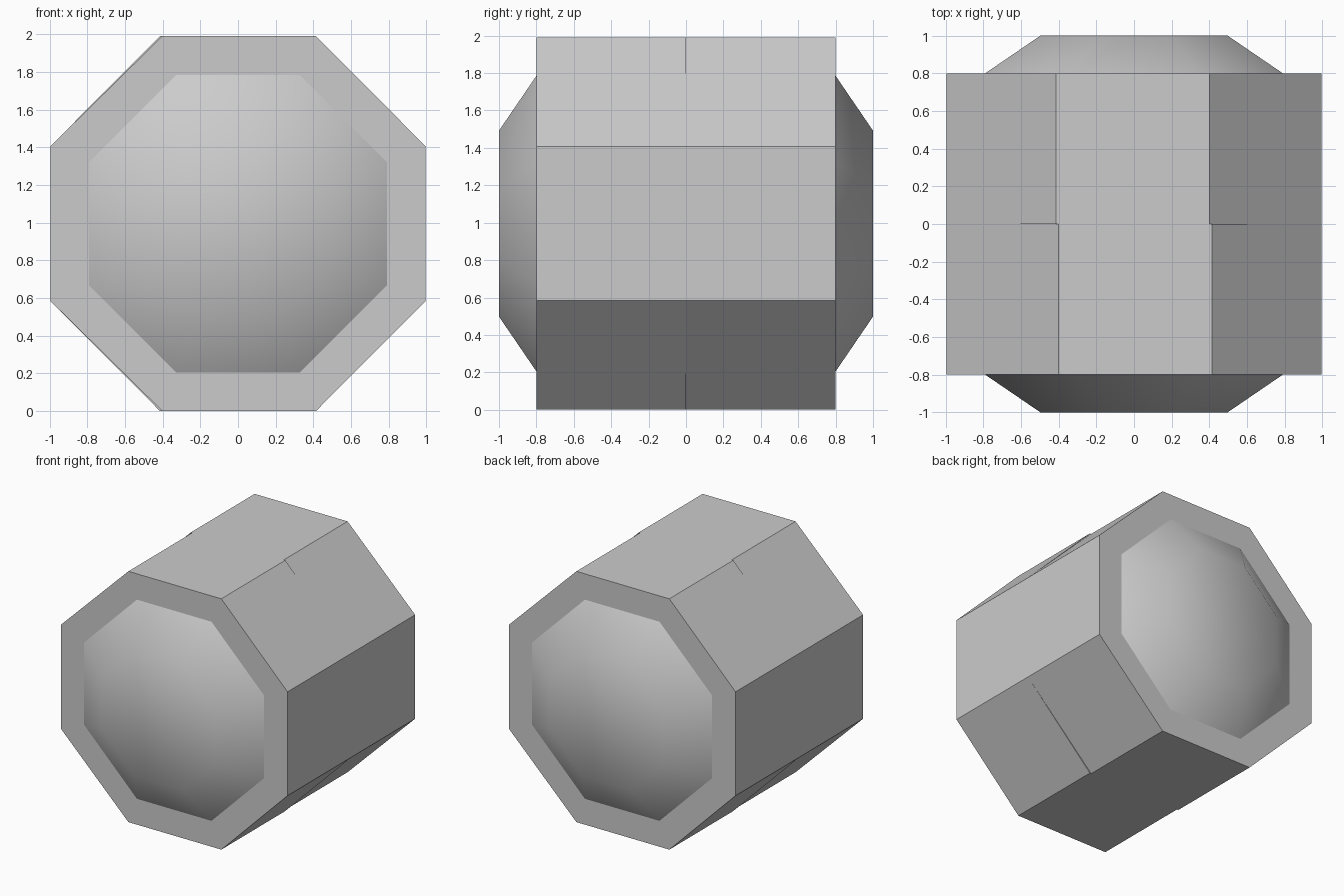
import bpy, bmesh, math

if "Cube" in bpy.data.objects:
    bpy.data.objects.remove(bpy.data.objects["Cube"])

CZ = 0.995  # height of the barrel axis
T = math.tan(math.pi / 8)


def octagon(y, r, left=None, right=None):
    """Octagon across the y axis; left/right set the upper and lower corner x."""
    s = r * T
    l, q = left or s, right or s
    pts = [(-l, r), (q, r), (r, s), (r, -s), (q, -r), (-l, -r), (-r, -s), (-r, s)]
    return [(x, y, CZ + z) for x, z in pts]


def loft(name, rings, smooth=False, cap_end=False):
    """Skin consecutive octagons, optionally closing the last one."""
    bm = bmesh.new()
    vs = [[bm.verts.new(p) for p in ring] for ring in rings]
    for a, b in zip(vs, vs[1:]):
        for i in range(8):
            j = (i + 1) % 8
            bm.faces.new((a[i], a[j], b[j], b[i]))
    if cap_end:
        bm.faces.new(vs[-1])
    bmesh.ops.remove_doubles(bm, verts=bm.verts, dist=1e-5)
    bmesh.ops.recalc_face_normals(bm, faces=bm.faces)
    # Open caps: make the end face point away from the middle
    if cap_end:
        end = max(bm.faces, key=lambda f: len(f.verts))
        if end.normal.y * end.calc_center_median().y < 0:
            bmesh.ops.reverse_faces(bm, faces=bm.faces)
    for f in bm.faces:
        f.smooth = smooth
    me = bpy.data.meshes.new(name)
    bm.to_mesh(me)
    bm.free()
    ob = bpy.data.objects.new(name, me)
    bpy.context.collection.objects.link(ob)
    return ob


# Barrel shell: two slightly mismatched halves meeting at y = 0, with end rims
R, RI = 0.995, 0.79
front = dict(left=0.402, right=0.414)
back = dict(left=0.414, right=0.402)
loft("barrel_shell", [
    octagon(-0.8, RI),
    octagon(-0.8, R, **front),
    octagon(0, R, **front),
    octagon(0, R, **back),
    octagon(0.8, R, **back),
    octagon(0.8, RI),
])

# Smooth bulging lids at both ends
for name, s in (("front_lid", -1), ("back_lid", 1)):
    loft(name, [octagon(0.8 * s, RI), octagon(1.0 * s, 0.497)],
         smooth=True, cap_end=True)
